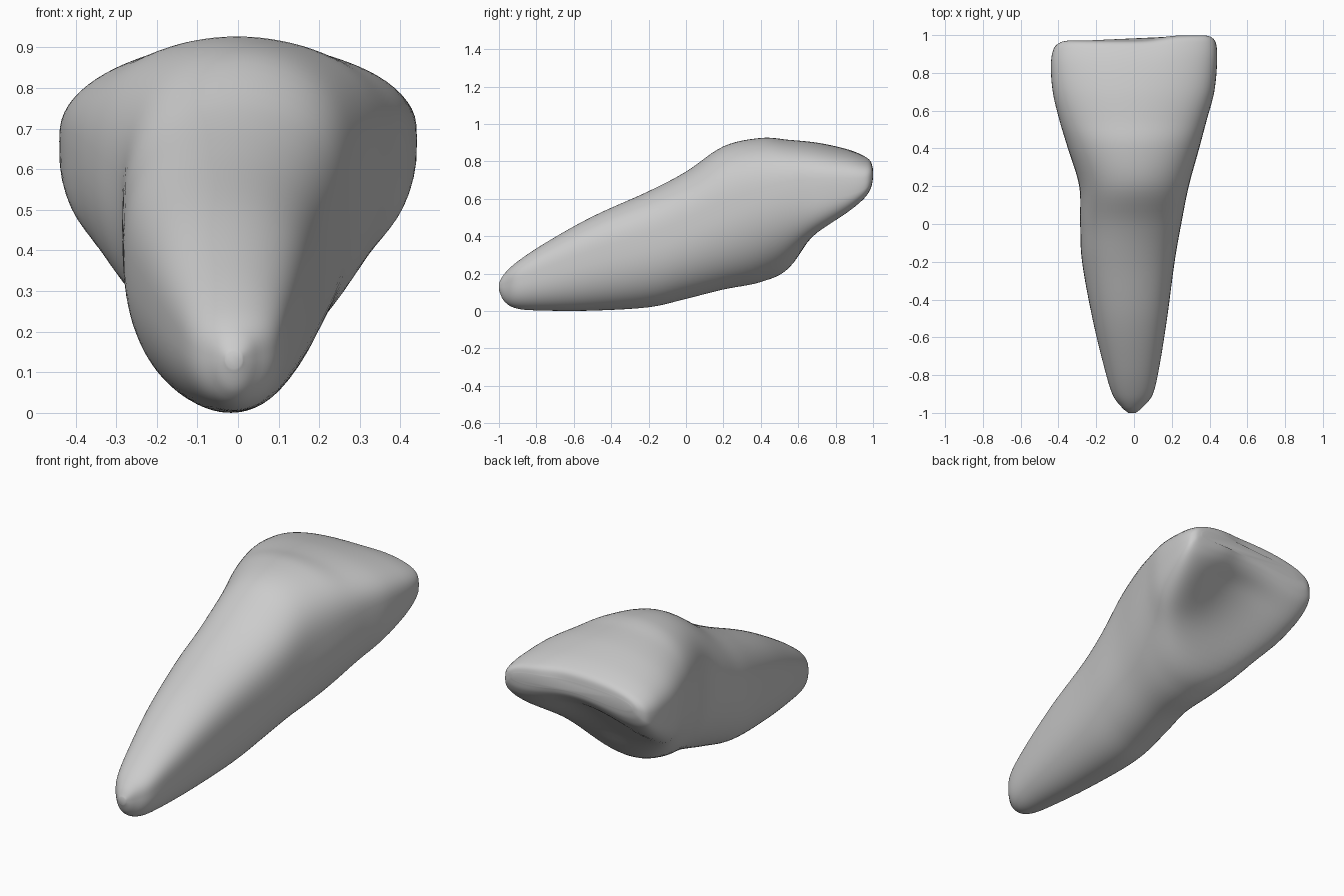
import bpy
import bmesh
from math import sin, cos, tanh, tau

default_cube = bpy.data.objects.get("Cube")
if default_cube:
    bpy.data.objects.remove(default_cube, do_unlink=True)

SEGMENTS = 80   # points around each ring
STEPS = 6       # rings between two stations

# Cross-section stations from root tip to biting edge:
# y, left x, right x, height of widest line, top, bottom, underside power, hollow depth
STATIONS = [
    (-1, -.03, .01, .13, .15, .11, 1, 0),
    (-.97, -.065, .045, .13, .2, .05, 1, 0),
    (-.9, -.115, .1, .15, .265, .012, .9, 0),
    (-.75, -.16, .135, .2, .365, .002, .85, 0),
    (-.5, -.22, .175, .28, .505, .002, .85, 0),
    (-.2, -.275, .215, .36, .64, .02, .87, 0),
    (0, -.285, .25, .43, .745, .065, .9, 0),
    (.2, -.29, .29, .52, .88, .115, .92, 0),
    (.4, -.35, .345, .59, .925, .155, .95, 0),
    (.55, -.395, .385, .64, .915, .22, .85, .01),
    (.7, -.43, .425, .66, .9, .33, .62, .11),
    (.85, -.44, .44, .67, .87, .455, .55, .13),
    (.94, -.425, .435, .68, .84, .56, .55, .09),
    (.975, -.39, .41, .7, .815, .63, .65, .06),
    (.985, -.35, .37, .72, .775, .69, .8, .03),
]


def blend(p0, p1, p2, p3, t):
    """Smooth curve through p1 and p2."""
    a = 2 * p1
    b = p2 - p0
    c = 2 * p0 - 5 * p1 + 4 * p2 - p3
    d = 3 * p1 - p0 - 3 * p2 + p3
    return (a + t * (b + t * (c + t * d))) / 2


def smooth_stations(stations):
    """Fill in rings between the stations."""
    last = len(stations) - 1
    rings = []
    for i in range(last):
        near = [stations[min(max(i + k, 0), last)] for k in (-1, 0, 1, 2)]
        for step in range(STEPS):
            rings.append([blend(*column, step / STEPS) for column in zip(*near)])
    rings.append(stations[-1])
    return rings


def section_point(ring, angle):
    """Full upper half, squarer towards +x, and a lower half that can be hollowed."""
    y, left, right, middle, top, bottom, power, hollow = ring
    across, lift = cos(angle), sin(angle)
    x = (left + right) / 2 + across * (right - left) / 2
    if lift >= 0:
        z = middle + (top - middle) * lift ** (.69 - .05 * across)
    else:
        z = middle - (middle - bottom) * (-lift) ** power
        z += hollow * (1 - across ** 2) ** 2
    # The biting edge steps forward towards +x
    step = .015 * tanh(5 * (across - .35)) * max(0, (y - .7) / .3)
    return x, y + step, z


def loft(name, rings, material):
    """Skin the rings and cap both ends."""
    bm = bmesh.new()
    loops = [[bm.verts.new(section_point(ring, tau * k / SEGMENTS))
              for k in range(SEGMENTS)] for ring in rings]
    for a, b in zip(loops, loops[1:]):
        for k in range(SEGMENTS):
            n = (k + 1) % SEGMENTS
            bm.faces.new((a[k], a[n], b[n], b[k]))
    bm.faces.new(loops[0])
    bm.faces.new(loops[-1])
    bmesh.ops.recalc_face_normals(bm, faces=bm.faces)
    mesh = bpy.data.meshes.new(name)
    bm.to_mesh(mesh)
    bm.free()
    mesh.materials.append(material)
    obj = bpy.data.objects.new(name, mesh)
    bpy.context.collection.objects.link(obj)
    return obj


def flat_material(name, colour):
    material = bpy.data.materials.new(name)
    material.use_nodes = True
    material.diffuse_color = colour
    material.node_tree.nodes["Principled BSDF"].inputs["Base Color"].default_value = colour
    return material


# Tooth: tapered root flowing into a broad crown
grey = flat_material("plain grey", (.6, .6, .6, 1))
tooth = loft("tooth", smooth_stations(STATIONS), grey)
bpy.ops.object.select_all(action="DESELECT")
tooth.select_set(True)
bpy.context.view_layer.objects.active = tooth
bpy.ops.object.shade_smooth_by_angle(angle=1.2)
